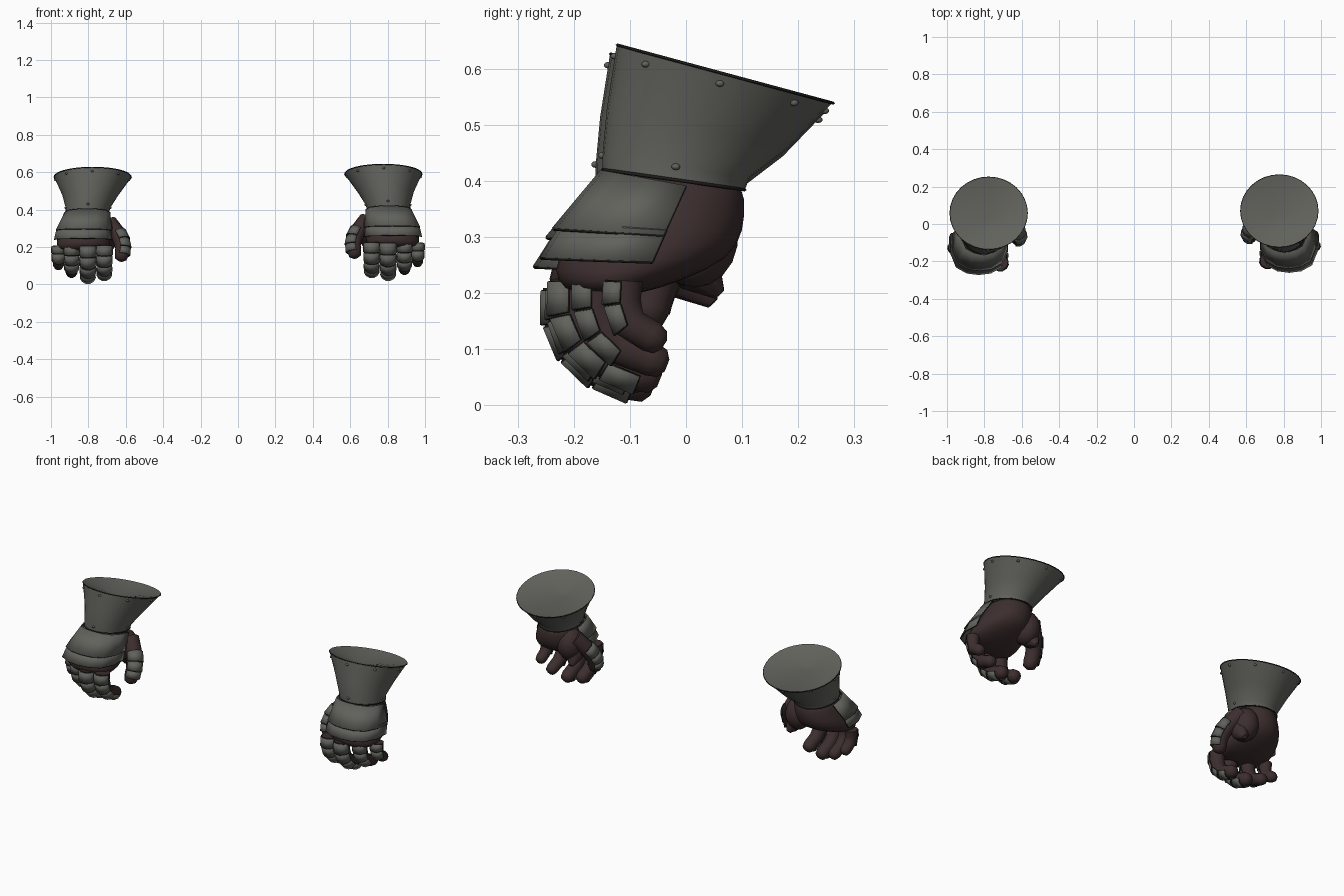
import bpy, bmesh, math
from mathutils import Vector

cube = bpy.data.objects.get("Cube")
if cube:
    bpy.data.objects.remove(cube, do_unlink=True)


def material(name, rgb):
    m = bpy.data.materials.new(name)
    m.use_nodes = True
    m.diffuse_color = (*rgb, 1)
    m.node_tree.nodes["Principled BSDF"].inputs["Base Color"].default_value = (*rgb, 1)
    return m


STEEL = material("dull steel", (0.122, 0.122, 0.108))
LEATHER = material("brown leather", (0.046, 0.027, 0.027))
DARK = material("dark edge", (0.012, 0.012, 0.011))
side, prefix, shift = 1, "left", Vector()


def place(p):
    """Put a left-hand point on the current hand."""
    return Vector((p[0] * side, p[1], p[2])) + shift


def add(name, data, mat):
    ob = bpy.data.objects.new(f"{prefix}_{name}", data)
    bpy.context.collection.objects.link(ob)
    data.materials.append(mat)
    return ob


def loft(name, rings, mat, closed=True, angle=40, thick=0, subdiv=0):
    """Skin a list of equal-length point rings."""
    bm = bmesh.new()
    rows = [[bm.verts.new(place(p)) for p in r] for r in rings]
    n = len(rows[0])
    for a, b in zip(rows, rows[1:]):
        for i in range(n if closed else n - 1):
            j = (i + 1) % n
            bm.faces.new((a[i], a[j], b[j], b[i]))
    if closed:
        bm.faces.new(rows[0])
        bm.faces.new(rows[-1])
    bmesh.ops.recalc_face_normals(bm, faces=bm.faces)
    me = bpy.data.meshes.new(name)
    bm.to_mesh(me)
    bm.free()
    ob = add(name, me, mat)
    if thick:
        mod = ob.modifiers.new("thickness", 'SOLIDIFY')
        mod.thickness, mod.offset = thick, 0
    if subdiv:
        mod = ob.modifiers.new("smooth", 'SUBSURF')
        mod.levels = mod.render_levels = subdiv
    me.polygons.foreach_set("use_smooth", [True] * len(me.polygons))
    if not subdiv:
        me.set_sharp_from_angle(angle=math.radians(angle))


def trim(name, pts, cyclic=False, r=0.0025):
    """Thin dark line along a plate edge."""
    cu = bpy.data.curves.new(name, 'CURVE')
    cu.dimensions, cu.bevel_depth, cu.bevel_resolution = '3D', r, 0
    sp = cu.splines.new('POLY')
    sp.points.add(len(pts) - 1)
    for q, p in zip(sp.points, pts):
        q.co = (*place(p), 1)
    sp.use_cyclic_u = cyclic
    add(name, cu, DARK)


def ellipse(cx, cy, cz, rx, ry, tilt=0, n=32):
    """Oval ring, lower at the back by the tilt."""
    pts = []
    for i in range(n):
        a = math.tau * i / n
        c, s = math.cos(a), math.sin(a)
        pts.append((cx + rx * c, cy + ry * s, cz - tilt * s))
    return pts


def frames(path, out):
    """Point, tangent, outward and sideways directions along a path."""
    res = []
    for i, p in enumerate(path):
        t = (path[min(i + 1, len(path) - 1)] - path[max(i - 1, 0)]).normalized()
        # without a hint, outward lies in the curling plane of the finger
        n = out - t * out.dot(t) if out else Vector((0, t.z, -t.y))
        n.normalize()
        res.append((p, t, n, t.cross(n)))
    return res


def arc(p, n, b, r, spread, count):
    return [p + (n * math.cos(a) + b * math.sin(a)) * r
            for a in (spread * (2 * i / (count - 1) - 1) for i in range(count))]


def finger(name, path, r, plates, out=None):
    """Leather finger with overlapping steel plates on its back."""
    fr = frames([Vector(p) for p in path], out)
    turn = math.pi * 11 / 12
    rings = [arc(p, n, b, r * (1 - 0.04 * i), turn, 12) for i, (p, t, n, b) in enumerate(fr)]
    p, t, n, b = fr[-1]
    rings += [arc(p + t * r * 0.55, n, b, r * 0.7, turn, 12),
              arc(p + t * r * 0.8, n, b, r * 0.3, turn, 12)]
    loft(name, rings, LEATHER, angle=60)
    for k in plates:
        (p0, _, n0, b0), (p1, _, n1, b1) = fr[k], fr[k + 1]
        s = r * (1 - 0.04 * k)
        top = arc(p0.lerp(p1, 0.1), n0, b0, s * 1.06, 1.4, 6)
        low = arc(p0.lerp(p1, 0.97), n1, b1, s * 1.1, 1.4, 6)
        loft(f"{name}_plate_{k + 1}", [top, low], STEEL, closed=False, thick=0.006, angle=25)
        trim(f"{name}_edge_{k + 1}", top + low[::-1], True)


def wrap(cx, w, front, back, zf, zb):
    """Faceted U around the back of the hand."""
    half = [(1, 0), (1, 0.42), (0.8, 0.8), (0.42, 0.96)]
    u = half + [(0, 1)] + [(-a, b) for a, b in reversed(half)]
    return [(cx + w * a, back + (front - back) * b, zb + (zf - zb) * b) for a, b in u]


def ball(name, loc, size, mat, seg=8):
    bm = bmesh.new()
    bmesh.ops.create_uvsphere(bm, u_segments=seg, v_segments=seg // 2 + 1, radius=1)
    for v in bm.verts:
        v.co = place([l + c * s for l, c, s in zip(loc, v.co, size)])
    bmesh.ops.recalc_face_normals(bm, faces=bm.faces)
    for f in bm.faces:
        f.smooth = True
    me = bpy.data.meshes.new(name)
    bm.to_mesh(me)
    bm.free()
    add(name, me, mat)


def gauntlet():
    # flared cuff with a shallow closed mouth
    wrist = ellipse(0.805, -0.022, 0.402, 0.116, 0.127, 0.018)
    collar = ellipse(0.802, -0.018, 0.425, 0.119, 0.131, 0.02)
    middle = ellipse(0.79, 0.022, 0.495, 0.15, 0.163, 0.035)
    rim = ellipse(0.777, 0.07, 0.593, 0.207, 0.193, 0.052)
    mouth = ellipse(0.777, 0.07, 0.59, 0.2, 0.187, 0.051)
    well = ellipse(0.767, 0.03, 0.572, 0.02, 0.02)
    loft("cuff", [wrist, collar, middle, rim, mouth, well], STEEL)
    trim("cuff_rim_edge", [(x, y, z - 0.003) for x, y, z in rim], True)
    trim("cuff_wrist_edge", wrist, True, 0.003)

    # rivets below the rim and around the wrist
    for i in range(8):
        p, q = Vector(rim[i * 4]), Vector(middle[i * 4])
        ball(f"rim_rivet_{i + 1}", p.lerp(q, 0.2), (0.008, 0.008, 0.006), STEEL)
        if i in (0, 4, 6):
            ball(f"wrist_rivet_{i + 1}", collar[i * 4], (0.008, 0.008, 0.006), STEEL)

    # plates over the back of the hand
    upper = [wrap(0.805, 0.119, -0.15, 0.0, 0.417, 0.39),
             wrap(0.825, 0.146, -0.236, -0.04, 0.314, 0.302)]
    lower = [wrap(0.825, 0.141, -0.218, -0.035, 0.325, 0.312),
             wrap(0.83, 0.15, -0.258, -0.06, 0.262, 0.255)]
    for name, rows in (("hand_plate", upper), ("knuckle_plate", lower)):
        loft(name, rows, STEEL, closed=False, thick=0.007, angle=25)
        trim(name + "_edge", rows[-1], r=0.003)
        for e in (0, -1):
            trim(name + "_side_edge", [rows[0][e], rows[-1][e]])

    # leather hand with the thumb pad and a fold below it
    loft("glove_hand", [ellipse(0.805, -0.02, 0.415, 0.108, 0.115, n=16),
                        ellipse(0.805, -0.017, 0.37, 0.118, 0.126, n=16),
                        ellipse(0.815, -0.045, 0.31, 0.138, 0.152, n=16),
                        ellipse(0.825, -0.077, 0.26, 0.147, 0.16, n=16),
                        ellipse(0.828, -0.12, 0.222, 0.147, 0.115, n=16),
                        ellipse(0.825, -0.145, 0.195, 0.12, 0.06, n=16)], LEATHER, subdiv=1)
    ball("thumb_base", (0.72, 0.015, 0.30), (0.07, 0.078, 0.09), LEATHER, 16)
    fold = [Vector(p) for p in ((0.70, 0.0, 0.28), (0.69, 0.025, 0.235), (0.685, 0.06, 0.198))]
    loft("palm_fold", [arc(p, n, b, r, math.pi * 7 / 8, 8) for (p, t, n, b), r
                       in zip(frames(fold, Vector((0, -1, 0))), (0.055, 0.045, 0.012))], LEATHER)

    # fingers curling back under the palm
    def curl(x, pts):
        return [(x, y, z) for y, z in pts]

    finger("index_finger", curl(0.715, [(-0.193, 0.225), (-0.195, 0.175), (-0.178, 0.13),
                                        (-0.14, 0.093), (-0.085, 0.072)]), 0.041, range(4))
    finger("middle_finger", curl(0.803, [(-0.202, 0.225), (-0.202, 0.167), (-0.181, 0.12),
                                         (-0.14, 0.082), (-0.078, 0.057)]), 0.042, range(4))
    finger("ring_finger", curl(0.89, [(-0.162, 0.225), (-0.162, 0.176), (-0.148, 0.136),
                                      (-0.113, 0.102), (-0.062, 0.082)]), 0.038, range(3))
    finger("little_finger", curl(0.96, [(-0.11, 0.222), (-0.112, 0.184), (-0.1, 0.146),
                                        (-0.062, 0.122)]), 0.034, range(2))
    finger("thumb", [(0.69, 0.025, 0.345), (0.645, -0.01, 0.29), (0.624, -0.037, 0.247),
                     (0.617, -0.055, 0.21), (0.622, -0.065, 0.175)], 0.045, range(1, 4),
           Vector((-1, -0.45, 0)))


gauntlet()
side, prefix, shift = -1, "right", Vector((0, -0.012, -0.016))
gauntlet()
